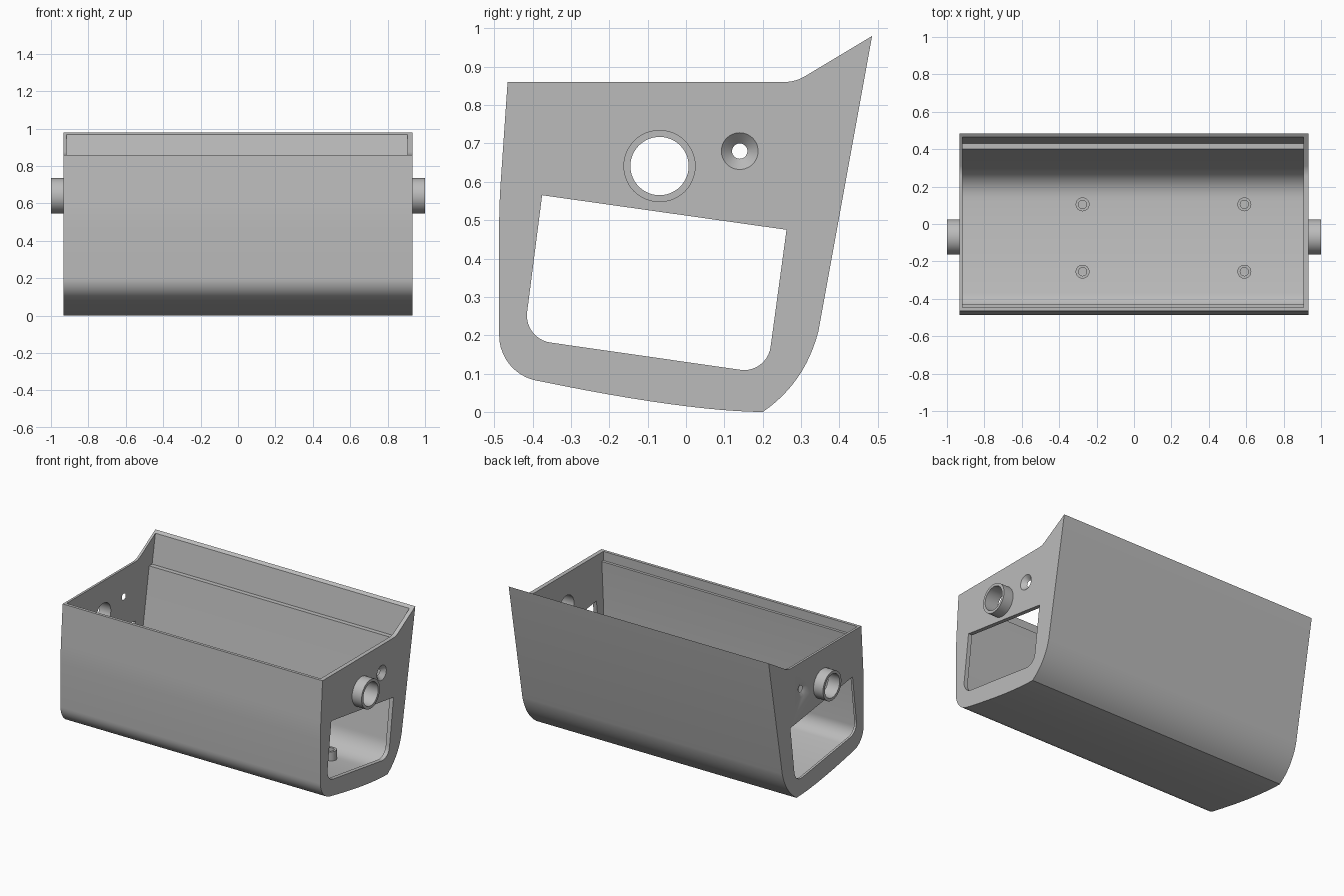
import bpy, bmesh, math
from mathutils import Vector, Matrix

cube = bpy.data.objects.get("Cube")
if cube:
    bpy.data.objects.remove(cube, do_unlink=True)

grey = bpy.data.materials.new("plain grey")
grey.use_nodes = True
COLOR = (0.5, 0.5, 0.5, 1)
grey.diffuse_color = COLOR
grey.node_tree.nodes["Principled BSDF"].inputs["Base Color"].default_value = COLOR


def finish(name, bm):
    bmesh.ops.recalc_face_normals(bm, faces=bm.faces)
    me = bpy.data.meshes.new(name)
    bm.to_mesh(me)
    bm.free()
    me.materials.append(grey)
    ob = bpy.data.objects.new(name, me)
    bpy.context.collection.objects.link(ob)
    return ob


def rounded(corners, steps=10):
    """Side profile from (y, z) or (y, z, cut) corners; cut is the tangent length."""
    out = []
    for i, c in enumerate(corners):
        p = Vector(c[:2])
        if len(c) == 2:
            out.append(p)
            continue
        a = Vector(corners[i - 1][:2])
        b = Vector(corners[(i + 1) % len(corners)][:2])
        a = p + (a - p).normalized() * c[2]
        b = p + (b - p).normalized() * c[2]
        # rational curve close to a circular arc
        w = math.sin((a - p).angle(b - p) / 2)
        for k in range(steps + 1):
            t = k / steps
            u, v, s = (1 - t) ** 2, 2 * w * t * (1 - t), t * t
            out.append((a * u + p * v + b * s) / (u + v + s))
    return out


def bezier(a, c, b, steps=12):
    a, c, b = Vector(a), Vector(c), Vector(b)
    return [a * (1 - t) ** 2 + c * 2 * t * (1 - t) + b * t * t
            for t in (k / steps for k in range(steps + 1))]


def prism(name, profile, x0, x1):
    bm = bmesh.new()
    face = bm.faces.new([bm.verts.new((x0, p[0], p[1])) for p in profile])
    res = bmesh.ops.extrude_face_region(bm, geom=[face])
    verts = [g for g in res["geom"] if isinstance(g, bmesh.types.BMVert)]
    bmesh.ops.translate(bm, verts=verts, vec=(x1 - x0, 0, 0))
    return finish(name, bm)


def cylinder(name, start, end, r0, r1, sides=48):
    start, end = Vector(start), Vector(end)
    axis = end - start
    turn = Vector((0, 0, 1)).rotation_difference(axis).to_matrix().to_4x4()
    bm = bmesh.new()
    bmesh.ops.create_cone(bm, cap_ends=True, segments=sides, radius1=r0, radius2=r1,
                          depth=axis.length,
                          matrix=Matrix.Translation((start + end) / 2) @ turn)
    return finish(name, bm)


def combine(target, other, operation):
    mod = target.modifiers.new("cut", "BOOLEAN")
    mod.operation, mod.object, mod.solver = operation, other, "EXACT"
    bpy.context.view_layer.objects.active = target
    bpy.ops.object.modifier_apply(modifier=mod.name)
    bpy.data.objects.remove(other, do_unlink=True)


# Outer body
front = rounded([(0.0, 0.0), (-0.465, 0.86), (-0.487, 0.54, 0.06), (-0.487, 0.1, 0.1),
                 (-0.38, 0.08)])[1:-1]
outer = (front + bezier((-0.38, 0.08), (0.0, 0.002), (0.2, 0))
         + bezier((0.2, 0), (0.31, 0.075), (0.345, 0.21))
         + rounded([(0.485, 0.98), (0.285, 0.86, 0.03), (0.2, 0.86)])[:-1])
housing = prism("housing", outer, -0.932, 0.932)

# Hollow with a stepped rim along front and back
inner = rounded([(-0.44, 1.2), (-0.447, 0.80), (-0.43, 0.80), (-0.447, 0.52),
                 (-0.447, 0.132, 0.08), (-0.2, 0.083), (0, 0.055), (0.12, 0.045),
                 (0.275, 0.04, 0.13), (0.40, 0.78), (0.43, 0.78), (0.506, 1.2)])
combine(housing, prism("hollow", inner, -0.917, 0.905), "DIFFERENCE")

# Side windows
window = rounded([(-0.375, 0.565), (-0.423, 0.191, 0.07), (0.211, 0.1, 0.07), (0.262, 0.475)])
combine(housing, prism("window_cut", window, -1.2, 1.2), "DIFFERENCE")

# Pivot collars, bores and countersunk holes on both ends
TY, TZ, HY, HZ = -0.069, 0.641, 0.14, 0.68
for s, wall in ((-1, 0.917), (1, 0.905)):
    combine(housing, cylinder("collar", (s * 0.92, TY, TZ), (s, TY, TZ), 0.094, 0.094), "UNION")
    combine(housing, cylinder("sink", (s * wall, HY, HZ), (s * 0.9321, HY, HZ), 0.02, 0.048),
            "DIFFERENCE")
for name, y, z, r in (("bore", TY, TZ, 0.076), ("pin_hole", HY, HZ, 0.02)):
    combine(housing, cylinder(name, (-1.2, y, z), (1.2, y, z), r, r), "DIFFERENCE")

# Mounting posts on the floor
posts = []
for y, floor in ((0.105, 0.042), (-0.255, 0.085)):
    for x in (-0.275, 0.59):
        post = cylinder("mounting_post", (x, y, floor - 0.01), (x, y, floor + 0.065),
                        0.037, 0.037, 32)
        hole = cylinder("post_hole", (x, y, floor + 0.012), (x, y, floor + 0.2),
                        0.022, 0.022, 32)
        combine(post, hole, "DIFFERENCE")
        posts.append(post)

# Smooth curved surfaces, keep edges sharp
for ob in [housing] + posts:
    bpy.ops.object.select_all(action="DESELECT")
    ob.select_set(True)
    bpy.context.view_layer.objects.active = ob
    bpy.ops.object.shade_smooth_by_angle(angle=math.radians(30))
